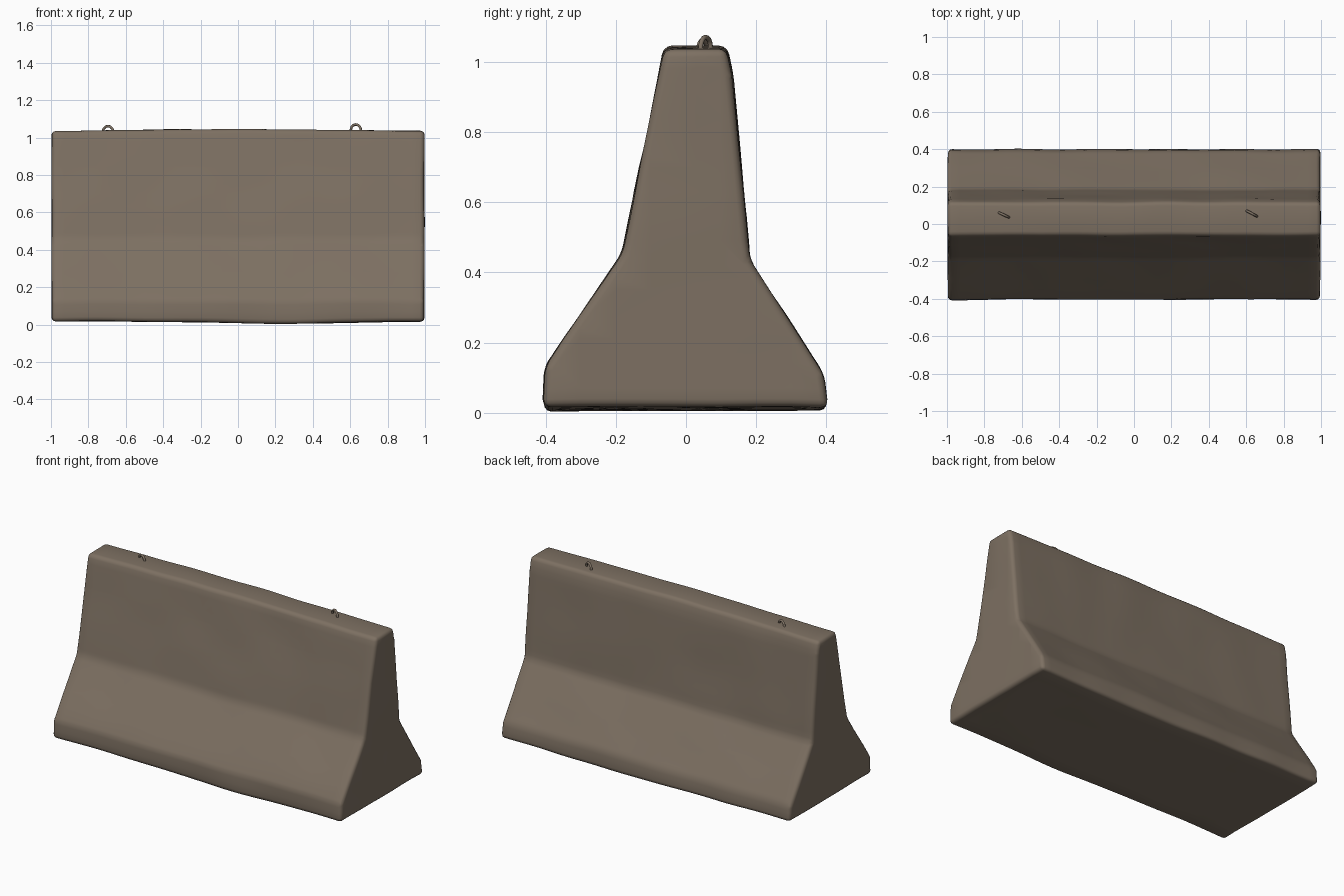
import bpy, bmesh, math
from mathutils import Vector, noise

if "Cube" in bpy.data.objects:
    bpy.data.objects.remove(bpy.data.objects["Cube"])


def material(name, rgb):
    m = bpy.data.materials.new(name)
    m.diffuse_color = (*rgb, 1)
    m.use_nodes = True
    m.node_tree.nodes["Principled BSDF"].inputs["Base Color"].default_value = m.diffuse_color
    return m


concrete = material("weathered concrete", (0.205, 0.162, 0.122))


def finish(bm, name, mat, angle):
    bmesh.ops.recalc_face_normals(bm, faces=bm.faces)
    me = bpy.data.meshes.new(name)
    bm.to_mesh(me)
    bm.free()
    ob = bpy.data.objects.new(name, me)
    bpy.context.collection.objects.link(ob)
    me.materials.append(mat)
    bpy.ops.object.select_all(action='DESELECT')
    ob.select_set(True)
    bpy.context.view_layer.objects.active = ob
    bpy.ops.object.shade_smooth_by_angle(angle=math.radians(angle))
    return ob


# Barrier body: flared profile (y, z) extruded along x
profile = [(-0.405, 0.018), (-0.402, 0.13), (-0.18, 0.455), (-0.062, 1.035),
           (0.115, 1.035), (0.132, 0.96), (0.182, 0.435), (0.392, 0.11), (0.403, 0.018)]
bm = bmesh.new()
ring = [bm.verts.new((-0.996, y, z)) for y, z in profile]
face = bm.faces.new(ring)
ext = bmesh.ops.extrude_face_region(bm, geom=[face])
bmesh.ops.translate(bm, vec=(1.992, 0, 0),
                    verts=[g for g in ext["geom"] if isinstance(g, bmesh.types.BMVert)])
bmesh.ops.recalc_face_normals(bm, faces=bm.faces)

# Worn, rounded edges
bmesh.ops.bevel(bm, geom=list(bm.edges), offset=0.022, segments=3, profile=0.5,
                affect='EDGES', clamp_overlap=True)

# Cut into a grid so the surface can be made uneven
def cut(axis, positions):
    for p in positions:
        co, no = Vector(), Vector()
        co[axis], no[axis] = p, 1
        bmesh.ops.bisect_plane(bm, geom=bm.verts[:] + bm.edges[:] + bm.faces[:],
                               plane_co=co, plane_no=no, dist=1e-5)

cut(0, [-0.93 + i * 0.062 for i in range(31)])
cut(2, [0.07 + i * 0.07 for i in range(14)])
cut(1, [-0.3, -0.2, -0.1, 0.03, 0.1, 0.2, 0.3])

# Slight crown on top, sag underneath, and a shallow wobble
for v in bm.verts:
    x, y, z = v.co
    if z > 0.9:
        v.co.z += 0.010 * max(0, math.cos(x * 1.6)) * (z - 0.9) / 0.135
    if z < 0.1:
        v.co.z -= 0.012 * math.exp(-((x - 0.25) / 0.5) ** 2) * (0.1 - z) / 0.08
    n = noise.noise_vector(Vector((x * 3.5, y * 5, z * 4)))
    v.co += Vector((n.x * 0.004, n.y * 0.006, n.z * 0.004))
    v.co.x = max(-1, min(1, v.co.x))
    v.co.z = max(0, v.co.z)
finish(bm, "barrier_body", concrete, 50)


# Lifting loops: bent rebar arches on the top
def lifting_loop(name, centre, top, tilt):
    bm = bmesh.new()
    r, sides = 0.007, 8
    half, base = 0.030, 1.015
    path = [Vector((-half, 0, base))]
    path += [Vector((-half * math.cos(a), 0, top - r - half + half * math.sin(a)))
             for a in [math.pi * i / 10 for i in range(11)]]
    path.append(Vector((half, 0, base)))
    rings = []
    for i, p in enumerate(path):
        t = (path[min(i + 1, len(path) - 1)] - path[max(i - 1, 0)]).normalized()
        side = Vector((0, 1, 0))
        up = t.cross(side)
        rings.append([bm.verts.new(p + r * (math.cos(a) * side + math.sin(a) * up))
                      for a in [2 * math.pi * k / sides for k in range(sides)]])
    for a, b in zip(rings, rings[1:]):
        for k in range(sides):
            j = (k + 1) % sides
            bm.faces.new((a[k], a[j], b[j], b[k]))
    bm.faces.new(rings[0])
    bm.faces.new(rings[-1])
    ob = finish(bm, name, concrete, 60)
    ob.location = (*centre, 0)
    ob.rotation_euler.z = tilt


lifting_loop("lifting_loop_left", (-0.695, 0.048), 1.068, math.radians(-25))
lifting_loop("lifting_loop_right", (0.63, 0.056), 1.077, math.radians(-28))
